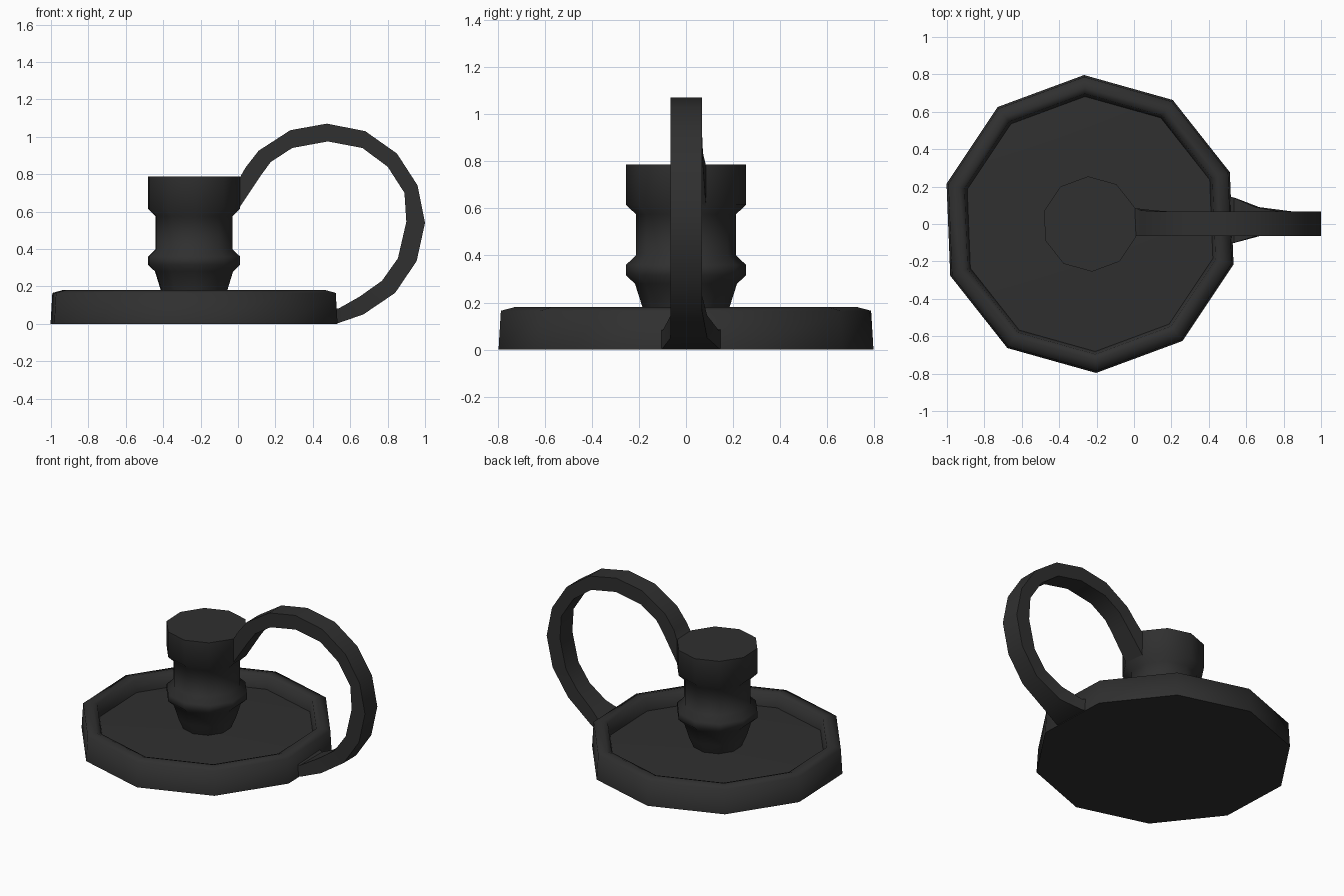
import bpy, math

if "Cube" in bpy.data.objects:
    bpy.data.objects.remove(bpy.data.objects["Cube"])

SIDES = 10
CX = -0.235                       # dish and socket axis
OFFSET = math.radians(20.3)       # rotation of the ten-sided outline

iron = bpy.data.materials.new("dark_iron")
iron.diffuse_color = (0.029, 0.029, 0.029, 1)
iron.use_nodes = True
iron.node_tree.nodes["Principled BSDF"].inputs["Base Color"].default_value = iron.diffuse_color


def make(name, verts, faces, angle):
    me = bpy.data.meshes.new(name)
    me.from_pydata(verts, [], faces)
    me.materials.append(iron)
    ob = bpy.data.objects.new(name, me)
    bpy.context.collection.objects.link(ob)
    bpy.ops.object.select_all(action='DESELECT')
    ob.select_set(True)
    bpy.context.view_layer.objects.active = ob
    bpy.ops.object.mode_set(mode='EDIT')
    bpy.ops.mesh.select_all(action='SELECT')
    bpy.ops.mesh.normals_make_consistent(inside=False)
    bpy.ops.object.mode_set(mode='OBJECT')
    bpy.ops.object.shade_smooth_by_angle(angle=math.radians(angle))
    return ob


def lathe(name, profile, z_start, z_end, angle, offset):
    """Ten-sided turned part, closed by a fan at each end."""
    verts, faces = [], []
    for r, z in profile:
        for i in range(SIDES):
            a = offset + i * math.tau / SIDES
            verts.append((CX + r * math.cos(a), r * math.sin(a), z))
    for k in range(len(profile) - 1):
        for i in range(SIDES):
            j = (i + 1) % SIDES
            a, b = k * SIDES, (k + 1) * SIDES
            faces.append((a + i, a + j, b + j, b + i))
    n = len(verts)
    verts += [(CX, 0, z_start), (CX, 0, z_end)]
    last = (len(profile) - 1) * SIDES
    for i in range(SIDES):
        j = (i + 1) % SIDES
        faces += [(n, j, i), (n + 1, last + i, last + j)]
    return make(name, verts, faces, angle)


# Dish with rounded rim and slightly raised floor
lathe("dish", [(0.797, 0), (0.787, 0.165), (0.73, 0.18), (0.697, 0.168),
               (0.682, 0.085)], 0, 0.12, 80, OFFSET)

# Candle socket
lathe("candle_socket", [(0.15, 0.10), (0.185, 0.18), (0.217, 0.28),
                        (0.255, 0.315), (0.255, 0.36), (0.213, 0.40),
                        (0.213, 0.575), (0.255, 0.615), (0.255, 0.787)],
      0.10, 0.787, 60, OFFSET)

# Ring handle: outer x, z, inner x, z, and the two side limits in y
sections = [
    (0.50, 0.003, 0.50, 0.09, -0.11, 0.15),
    (0.54, 0.005, 0.535, 0.08, -0.10, 0.14),
    (0.67, 0.05, 0.65, 0.145, -0.065, 0.09),
    (0.84, 0.165, 0.77, 0.23, -0.065, 0.068),
    (0.955, 0.335, 0.855, 0.35, -0.065, 0.068),
    (1.0, 0.54, 0.90, 0.545, -0.065, 0.068),
    (0.96, 0.74, 0.89, 0.70, -0.065, 0.068),
    (0.85, 0.91, 0.80, 0.84, -0.065, 0.068),
    (0.68, 1.03, 0.665, 0.94, -0.065, 0.068),
    (0.475, 1.07, 0.48, 0.975, -0.065, 0.068),
    (0.28, 1.035, 0.29, 0.94, -0.065, 0.068),
    (0.11, 0.925, 0.175, 0.865, -0.065, 0.068),
    (0.04, 0.835, 0.12, 0.79, -0.065, 0.072),
    (0.01, 0.782, 0.0, 0.61, -0.065, 0.085),
    (-0.03, 0.76, -0.03, 0.62, -0.065, 0.085),
]
verts, faces = [], []
for ox, oz, ix, iz, y0, y1 in sections:
    verts += [(ox, y0, oz), (ox, y1, oz), (ix, y1, iz), (ix, y0, iz)]
for k in range(len(sections) - 1):
    for i in range(4):
        j = (i + 1) % 4
        faces.append((4 * k + i, 4 * k + j, 4 * k + 4 + j, 4 * k + 4 + i))
m = len(verts)
faces += [(3, 2, 1, 0), (m - 4, m - 3, m - 2, m - 1)]
make("ring_handle", verts, faces, 35)
